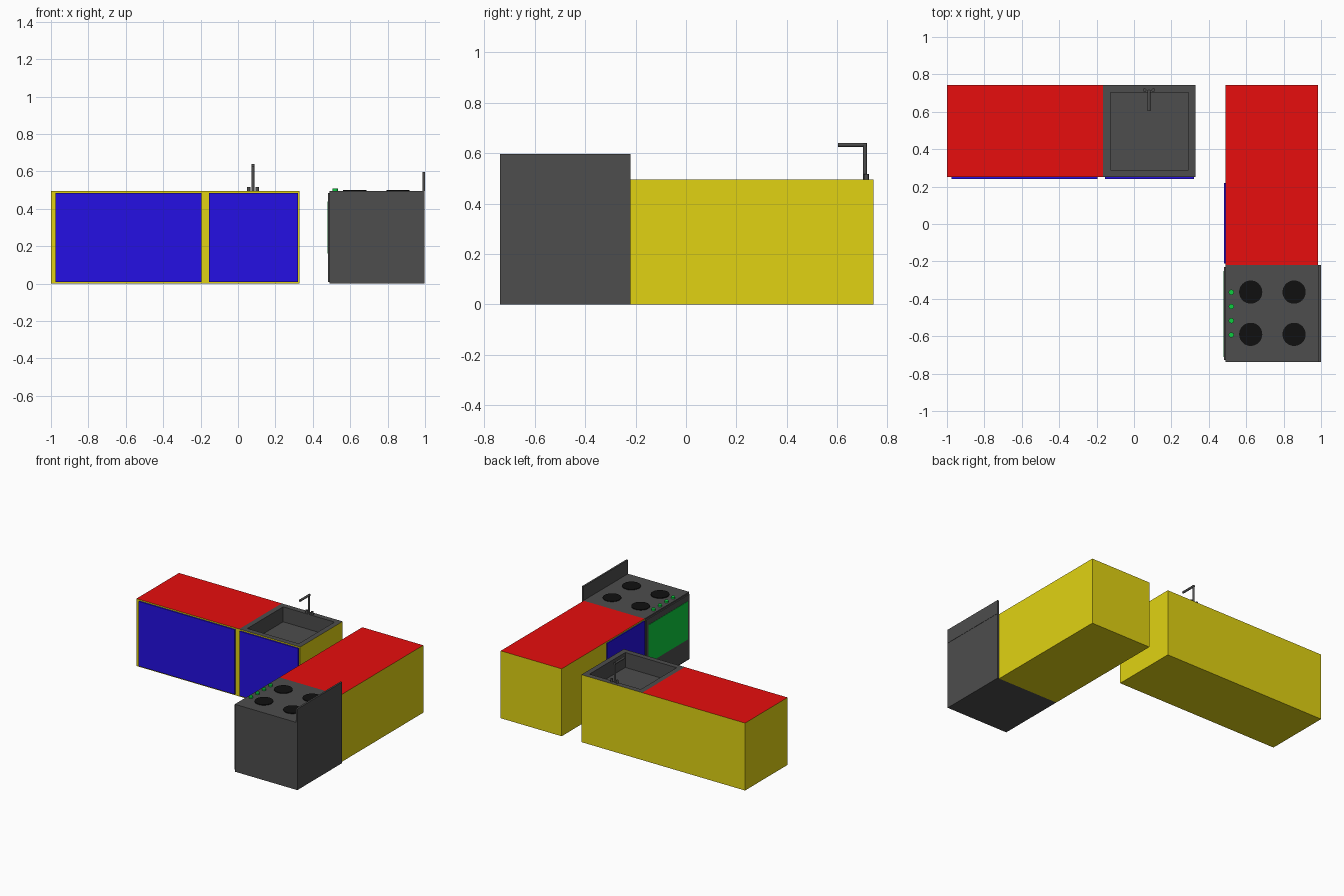
import bpy, bmesh
from mathutils import Vector

if "Cube" in bpy.data.objects:
    bpy.data.objects.remove(bpy.data.objects["Cube"])


def material(name, rgb):
    m = bpy.data.materials.new(name)
    m.diffuse_color = (*rgb, 1)
    m.use_nodes = True
    m.node_tree.nodes["Principled BSDF"].inputs["Base Color"].default_value = m.diffuse_color
    return m


RED = material("red", (0.8, 0.004, 0.004))
YELLOW = material("yellow", (0.75, 0.65, 0.006))
BLUE = material("blue", (0.018, 0.005, 0.77))
GREEN = material("green", (0.004, 0.61, 0.05))
DARK = material("dark_grey", (0.074, 0.074, 0.074))
BLACK = material("black", (0.005, 0.005, 0.005))


def finish(name, bm, *mats):
    mesh = bpy.data.meshes.new(name)
    bm.to_mesh(mesh)
    bm.free()
    for m in mats:
        mesh.materials.append(m)
    ob = bpy.data.objects.new(name, mesh)
    bpy.context.collection.objects.link(ob)
    return ob


def box_mesh(x, y, z):
    bm = bmesh.new()
    bmesh.ops.create_cube(bm, size=1)
    for v in bm.verts:
        v.co = [r[0] if c < 0 else r[1] for c, r in zip(v.co, (x, y, z))]
    bm.normal_update()
    return bm


def top_face(bm):
    return max(bm.faces, key=lambda f: f.calc_center_median().z)


def box(name, x, y, z, mat, top=None):
    bm = box_mesh(x, y, z)
    if top:
        top_face(bm).material_index = 1
    return finish(name, bm, mat, *([top] if top else []))


def rod(name, a, b, r, mat, sides=24):
    a, b = Vector(a), Vector(b)
    bm = bmesh.new()
    bmesh.ops.create_cone(bm, cap_ends=True, segments=sides, radius1=r, radius2=r, depth=(b - a).length)
    ob = finish(name, bm, mat)
    ob.location = (a + b) / 2
    ob.rotation_euler = (b - a).to_track_quat('Z', 'Y').to_euler()
    for p in ob.data.polygons:
        p.use_smooth = len(p.vertices) == 4
    return ob


H = 0.495

# Counters with red worktops
box("back_counter", (-1, -0.165), (0.25, 0.743), (0, H), YELLOW, RED)
box("side_counter", (0.49, 0.985), (-0.22, 0.743), (0, H), YELLOW, RED)

# Sink cabinet with the basin sunk into its top
bm = box_mesh((-0.165, 0.33), (0.25, 0.743), (0, H))
top = top_face(bm)
top.material_index = 1
rim = bmesh.ops.inset_region(bm, faces=[top], thickness=0.055)["faces"]
wall = bmesh.ops.inset_region(bm, faces=[top], thickness=0.0, depth=-0.11)["faces"]
for f in rim + wall:
    f.material_index = 1
finish("sink_cabinet", bm, YELLOW, DARK)

# Cabinet doors
box("wide_door", (-0.975, -0.195), (0.24, 0.25), (0.01, 0.485), BLUE)
box("sink_door", (-0.155, 0.32), (0.24, 0.25), (0.01, 0.485), BLUE)
box("side_door", (0.482, 0.49), (-0.21, 0.22), (0.01, 0.485), BLUE)

# Tap
rod("tap_post", (0.08, 0.71, H), (0.08, 0.71, 0.64), 0.008, DARK)
rod("tap_spout", (0.08, 0.717, 0.633), (0.08, 0.603, 0.633), 0.008, DARK)
for s in (-1, 1):
    rod("tap_handle", (0.08 + s * 0.023, 0.716, H), (0.08 + s * 0.023, 0.716, 0.517), 0.009, DARK)

# Stove body, splashback and oven door
box("stove_body", (0.49, 0.998), (-0.737, -0.22), (0, H), DARK)
box("stove_splashback", (0.987, 1.0), (-0.737, -0.22), (H, 0.597), DARK)
box("oven_door", (0.481, 0.49), (-0.727, -0.23), (0.01, 0.485), DARK)
box("oven_window", (0.479, 0.483), (-0.71, -0.25), (0.16, 0.44), GREEN)

# Burners and knobs
for x in (0.624, 0.856):
    for y in (-0.364, -0.59):
        rod("burner", (x, y, H - 0.002), (x, y, 0.5), 0.062, BLACK, 32)
for i in range(4):
    y = -0.365 - i * 0.076
    rod("stove_knob", (0.52, y, H), (0.52, y, 0.508), 0.014, GREEN)
